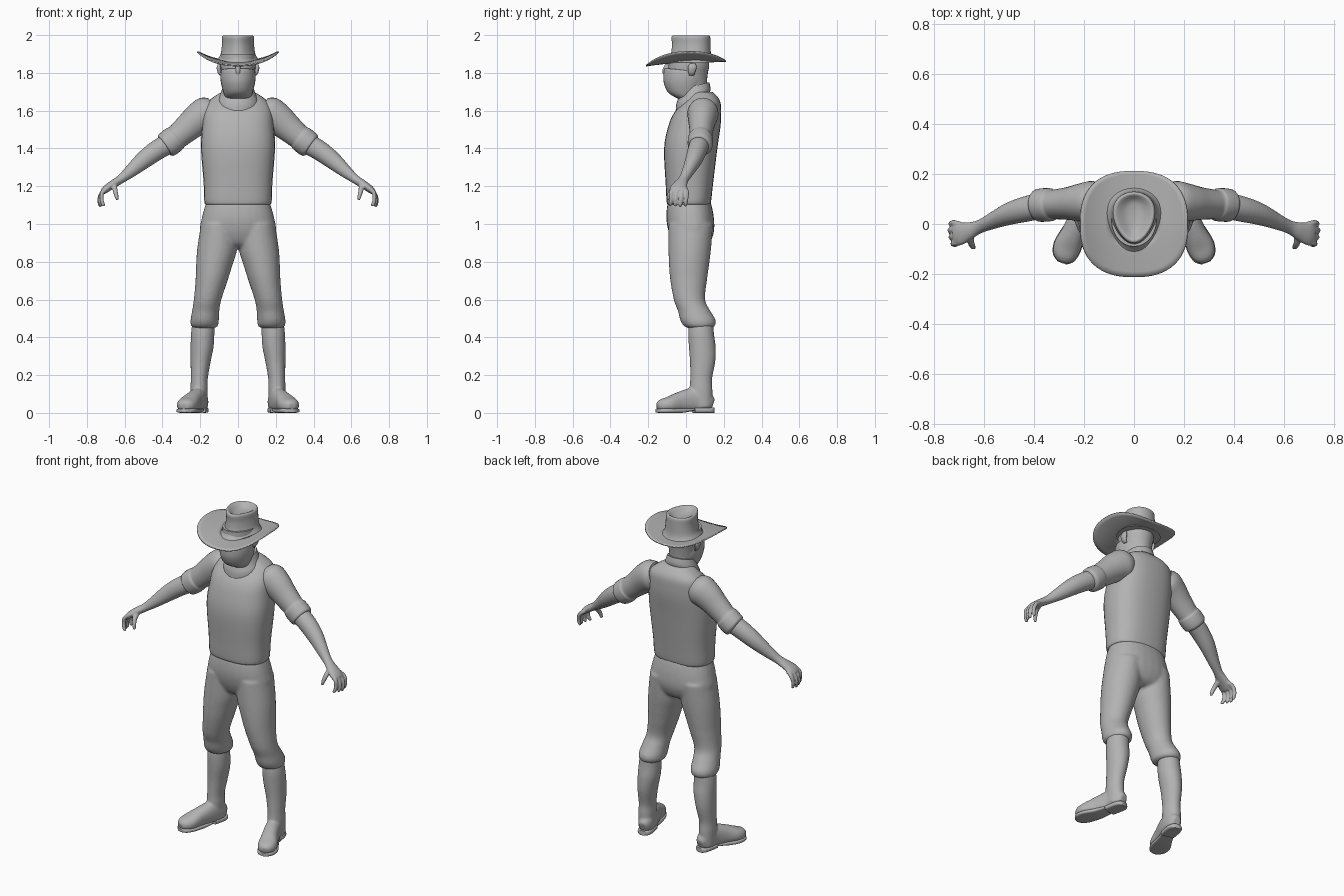
import bpy, bmesh, math
from mathutils import Vector

grey = bpy.data.materials.new("neutral grey")
grey.diffuse_color = (0.45, 0.45, 0.45, 1)


def spline(rings, steps):
    """Catmull-Rom interpolation through (x, y, z, ru, rv) rings."""
    out, n = [], len(rings)
    for i in range(n - 1):
        p = [rings[max(0, min(n - 1, i + k))] for k in (-1, 0, 1, 2)]
        for s in range(steps):
            t = s / steps
            out.append([0.5 * (2 * b + (c - a) * t + (2 * a - 5 * b + 4 * c - d) * t * t
                               + (3 * b - a - 3 * c + d) * t ** 3) for a, b, c, d in zip(*p)])
    return out + [list(rings[-1])]


def loft(bm, rings, ref=None, power=2.0, n=28, steps=4, egg=0.0, mirror=False, floor=-1, tilt=0.0):
    """Skin rounded sections; ref=None keeps them level, else they follow the path."""
    rows = spline(rings, steps)
    for side in ((1, -1) if mirror else (1,)):
        loops = []
        for i, (x, y, z, ru, rv) in enumerate(rows):
            u, v = Vector((1, 0, 0)), Vector((0, 1, 0))
            if ref:
                t = Vector(rows[min(i + 1, len(rows) - 1)][:3]) - Vector(rows[max(i - 1, 0)][:3])
                t.normalize()
                u = Vector(ref)
                u = (u - t * u.dot(t)).normalized()
                v = t.cross(u)
            loop = []
            for k in range(n):
                a = math.tau * k / n
                c, s = math.cos(a), math.sin(a)
                cc = math.copysign(abs(c) ** (2 / power), c) * (1 + egg * s)
                ss = math.copysign(abs(s) ** (2 / power), s)
                p = Vector((x, y, z)) + u * ru * cc + v * rv * ss
                loop.append(bm.verts.new((p.x * side, p.y, max(p.z + tilt * p.y, floor))))
            loops.append(loop)
        for a, b in zip(loops, loops[1:]):
            for k in range(n):
                bm.faces.new((a[k], a[(k + 1) % n], b[(k + 1) % n], b[k]))
        bm.faces.new(loops[0])
        bm.faces.new(loops[-1])


def finish(name, bm, voxel=0, angle=50):
    bmesh.ops.recalc_face_normals(bm, faces=bm.faces)
    me = bpy.data.meshes.new(name)
    bm.to_mesh(me)
    bm.free()
    me.materials.append(grey)
    ob = bpy.data.objects.new(name, me)
    bpy.context.collection.objects.link(ob)
    bpy.ops.object.select_all(action='DESELECT')
    ob.select_set(True)
    bpy.context.view_layer.objects.active = ob
    bpy.ops.object.shade_smooth_by_angle(angle=math.radians(angle))
    if voxel:  # fuse overlapping pieces into one skin
        r = ob.modifiers.new("fuse", 'REMESH')
        r.mode, r.voxel_size, r.use_smooth_shade = 'VOXEL', voxel, True
        s = ob.modifiers.new("soften", 'SMOOTH')
        s.factor, s.iterations = 0.5, 4
    return ob


def part(name, rings, **kw):
    bm = bmesh.new()
    loft(bm, rings, **kw)
    return finish(name, bm)


# Vest, shirt collar
part("vest", [(0, .015, 1.105, .165, .108), (0, .015, 1.115, .178, .117), (0, .018, 1.22, .182, .126),
              (0, .025, 1.4, .196, .141), (0, .045, 1.52, .190, .138), (0, .062, 1.59, .183, .124),
              (0, .083, 1.64, .165, .100), (0, .09, 1.672, .13, .078), (0, .08, 1.70, .085, .06)], power=2.5)
part("collar", [(0, .03, 1.60, .108, .085), (0, .033, 1.645, .105, .085), (0, .045, 1.68, .092, .085),
                (0, .045, 1.72, .078, .078)], tilt=.25)

# Head, ears, kerchief
part("head", [(0, .035, 1.66, .07, .075), (0, .01, 1.74, .08, .10), (0, .01, 1.80, .088, .106),
              (0, .015, 1.84, .093, .108), (0, .015, 1.90, .09, .105)])
part("kerchief", [(0, .02, 1.66, .062, .065), (0, -.005, 1.685, .074, .088), (0, -.01, 1.73, .087, .106),
                  (0, -.009, 1.77, .093, .111), (0, -.008, 1.808, .091, .108), (0, -.006, 1.814, .085, .100)],
     tilt=-.10)
bm = bmesh.new()
loft(bm, [(.088, .03, 1.785, .006, .012), (.097, .03, 1.80, .010, .018), (.102, .033, 1.83, .011, .024),
          (.098, .035, 1.85, .006, .014)], mirror=True, n=14)
finish("ears", bm)
bm = bmesh.new()
loft(bm, [(0, -.09, 1.79, .018, .03), (0, -.098, 1.815, .016, .028), (0, -.09, 1.85, .011, .018)], n=14)
finish("nose", bm)

# Hat crown with dented teardrop top
part("hat_crown", [(0, .02, 1.855, .122, .13), (0, .022, 1.872, .106, .117), (0, .026, 1.90, .090, .106),
                   (0, .028, 1.95, .083, .102), (0, .026, 1.985, .083, .103), (0, .026, 1.997, .078, .098),
                   (0, .028, 1.997, .068, .088), (0, .032, 1.975, .035, .06), (0, .035, 1.968, .01, .02)],
     egg=.22, n=36)

# Hat brim: oval sheet with rolled-up sides
bm = bmesh.new()
N, loops = 56, []
for j in range(7):
    f = j / 6
    loop = []
    for k in range(N):
        a = math.tau * k / N
        c, s = math.cos(a), math.sin(a)
        x = math.copysign(abs(c) ** .8, c) * (.095 + .12 * f)
        y = math.copysign(abs(s) ** .8, s) * (.10 + .112 * f) + .02 * (1 - f)
        z = 1.858 + .054 * (abs(x) / .215) ** 2.3 - .02 * max(0, -y / .21) ** 1.5 + .004 * max(0, y / .21)
        loop.append(bm.verts.new((x, y, z)))
    loops.append(loop)
for a, b in zip(loops, loops[1:]):
    for k in range(N):
        bm.faces.new((a[k], a[(k + 1) % N], b[(k + 1) % N], b[k]))
brim = finish("hat_brim", bm)
m = brim.modifiers.new("thickness", 'SOLIDIFY')
m.thickness, m.offset = .007, 0

# Sleeves with rolled cuffs
Y = (0, 1, 0)
bm = bmesh.new()
loft(bm, [(.13, .092, 1.60, .07, .07), (.165, .09, 1.585, .082, .09), (.21, .086, 1.557, .076, .085),
          (.26, .082, 1.515, .066, .075), (.31, .079, 1.472, .060, .067), (.325, .078, 1.460, .060, .066),
          (.335, .077, 1.452, .066, .070), (.36, .076, 1.432, .067, .071), (.383, .074, 1.415, .064, .067),
          (.39, .073, 1.410, .05, .05)], ref=Y, mirror=True)
finish("sleeves", bm)

# Forearms, palms, fingers and thumbs
bm = bmesh.new()
loft(bm, [(.36, .075, 1.43, .052, .055), (.43, .06, 1.39, .051, .053), (.50, .04, 1.338, .044, .047),
          (.57, .01, 1.278, .032, .034), (.62, -.012, 1.238, .027, .024), (.66, -.028, 1.212, .036, .022),
          (.695, -.04, 1.188, .045, .020), (.715, -.044, 1.170, .042, .016)], ref=Y, mirror=True)
for i in range(4):
    y, d = .004 - .027 * i, (.004, .0, .004, .012)[i]
    loft(bm, [(.69, y * .85 - .006, 1.188, .012, .012), (.718, y, 1.168, .012, .012),
              (.734 - d, y - .002, 1.135, .011, .011), (.732 - 1.4 * d, y - .006, 1.105, .010, .010),
              (.728 - 2 * d, y - .008, 1.09 + d, .006, .006)], ref=Y, mirror=True, n=12)
loft(bm, [(.655, -.04, 1.208, .016, .016), (.652, -.07, 1.185, .014, .014), (.645, -.088, 1.155, .012, .012),
          (.639, -.094, 1.127, .008, .008)], ref=(1, 0, 0), mirror=True, n=12)
finish("arms_and_hands", bm, voxel=.005)

# Trousers: pelvis fused with both legs, gathered at the knee
bm = bmesh.new()
loft(bm, [(0, .017, 1.13, .160, .105), (0, .018, 1.10, .173, .117), (0, .022, 1.03, .192, .126),
          (0, .028, .96, .200, .120), (0, .03, .90, .15, .095), (0, .03, .875, .07, .06)], power=2.3)
loft(bm, [(.098, .025, 1.0, .098, .118), (.110, .02, .87, .106, .113), (.126, .016, .78, .096, .106),
          (.140, .014, .70, .085, .097), (.161, .018, .60, .073, .083), (.171, .043, .54, .072, .086),
          (.176, .062, .495, .075, .094), (.177, .07, .465, .073, .086), (.178, .073, .45, .060, .068)],
     mirror=True)
finish("trousers", bm, voxel=.009)

# Boots: shaft fused with foot
bm = bmesh.new()
loft(bm, [(.183, .08, .48, .058, .064), (.187, .08, .42, .062, .068), (.190, .086, .35, .061, .071),
          (.198, .088, .27, .053, .067), (.205, .08, .18, .045, .058), (.206, .08, .12, .046, .060),
          (.206, .085, .03, .043, .055)], mirror=True)
loft(bm, [(.193, .142, .045, .022, .03), (.198, .11, .055, .042, .055), (.212, .04, .066, .045, .066),
          (.240, -.03, .056, .047, .056), (.266, -.09, .043, .055, .043), (.279, -.13, .037, .045, .035),
          (.286, -.152, .033, .022, .02)], ref=(1, 0, 0), mirror=True, power=2.3, floor=.018)
finish("boots", bm, voxel=.007)

# Soles and heel blocks
X = (1, 0, 0)
bm = bmesh.new()
loft(bm, [(.216, .03, .017, .038, .008), (.240, -.03, .012, .048, .012), (.266, -.09, .012, .057, .012),
          (.280, -.135, .012, .045, .012), (.287, -.156, .012, .018, .010)], ref=X, mirror=True, power=4)
loft(bm, [(.193, .148, .014, .020, .014), (.195, .135, .014, .036, .014), (.200, .10, .014, .044, .014),
          (.212, .04, .014, .042, .014)], ref=X, mirror=True, power=4)
finish("soles", bm)
